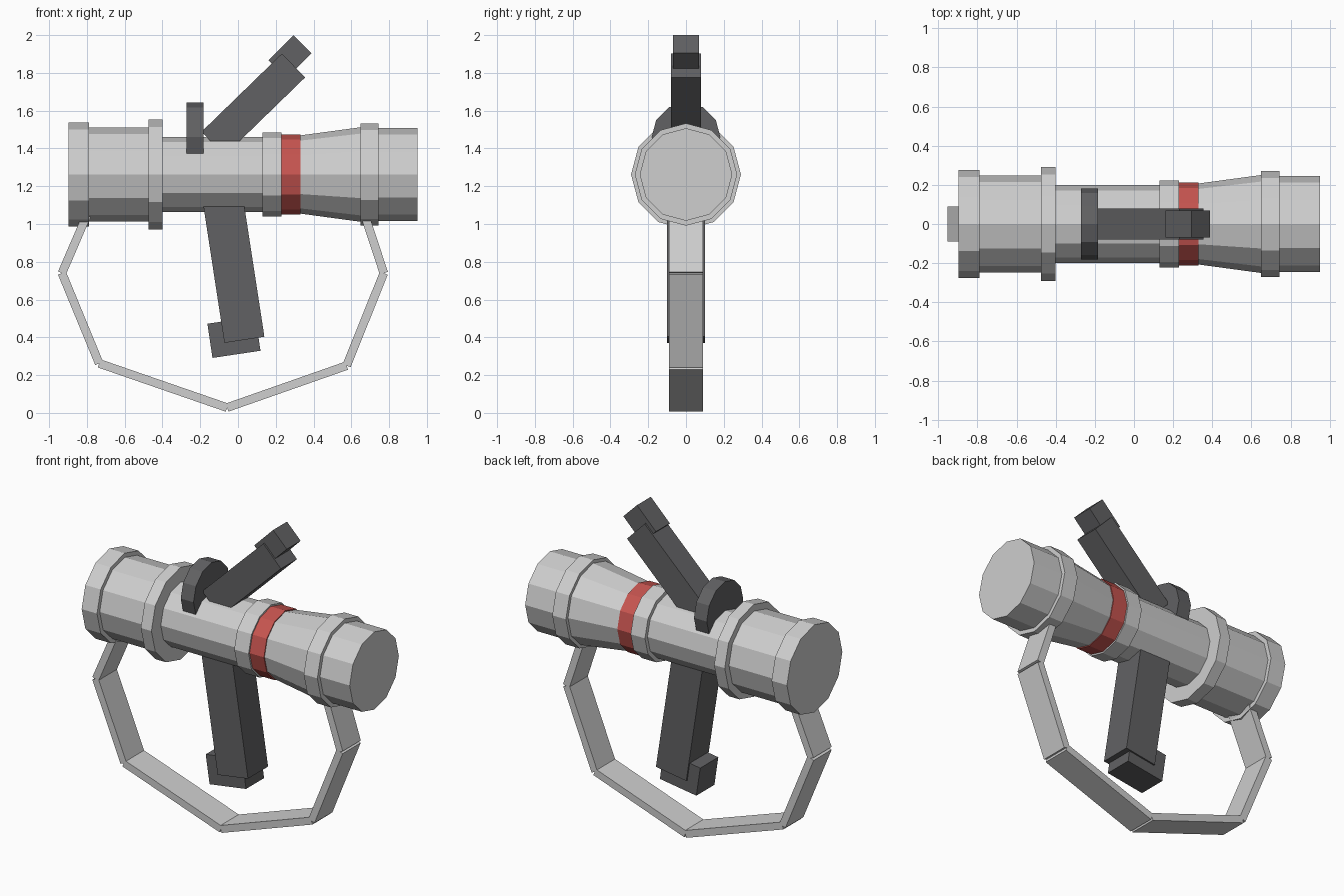
import bpy
import math
from mathutils import Vector

cube = bpy.data.objects.get("Cube")
if cube:
    bpy.data.objects.remove(cube, do_unlink=True)


def material(name, rgb):
    mat = bpy.data.materials.new(name)
    mat.use_nodes = True
    mat.diffuse_color = (*rgb, 1)
    mat.node_tree.nodes["Principled BSDF"].inputs["Base Color"].default_value = (*rgb, 1)
    return mat


GREY = material("light grey", (0.62, 0.62, 0.62))
DARK = material("dark grey", (0.12, 0.12, 0.125))
RED = material("red", (0.57, 0.09, 0.08))
AXIS_Z = 1.262


def finish(name, mat):
    obj = bpy.context.object
    obj.name = obj.data.name = name
    obj.data.materials.append(mat)
    return obj


def drum(name, x0, x1, r0, r1, mat, z=AXIS_Z):
    """Twelve-sided section lying along x."""
    bpy.ops.mesh.primitive_cone_add(
        vertices=12, radius1=r0, radius2=r1, depth=x1 - x0,
        location=((x0 + x1) / 2, 0, z), rotation=(0, math.pi / 2, 0))
    return finish(name, mat)


def bar(name, start, end, thickness, half_width, mat):
    """Box running between two points of the xz plane."""
    a, b = Vector((start[0], 0, start[1])), Vector((end[0], 0, end[1]))
    d = b - a
    bpy.ops.mesh.primitive_cube_add(size=1, location=(a + b) / 2,
                                    rotation=(0, math.atan2(d.x, d.z), 0))
    obj = finish(name, mat)
    obj.scale = (thickness, half_width * 2, d.length)
    return obj


# Launch tube, from the rear to the muzzle
drum("rear_ring", -0.897, -0.79, 0.276, 0.276, GREY)
drum("rear_tube", -0.79, -0.474, 0.249, 0.249, GREY)
drum("rear_collar", -0.474, -0.4, 0.291, 0.291, GREY)
drum("middle_tube", -0.4, 0.13, 0.198, 0.198, GREY)
drum("middle_collar", 0.13, 0.23, 0.223, 0.223, GREY)
drum("red_band", 0.23, 0.33, 0.213, 0.213, RED)
drum("flared_tube", 0.33, 0.648, 0.207, 0.25, GREY)
drum("front_ring", 0.648, 0.743, 0.271, 0.271, GREY)
drum("muzzle", 0.743, 0.95, 0.245, 0.245, GREY)

# Sight on top
drum("sight_disc", -0.272, -0.183, 0.182, 0.182, DARK, z=1.46)
bar("sight_arm", (-0.132, 1.425), (0.294, 1.839), 0.176, 0.08, DARK)
bar("sight_eyepiece", (0.209, 1.82), (0.341, 1.952), 0.135, 0.069, DARK)

# Grip below
bar("grip", (0.034, 0.387), (-0.094, 1.22), 0.214, 0.1, DARK)
bar("grip_foot", (-0.008, 0.31), (-0.035, 0.491), 0.257, 0.09, DARK)

# Hanging carry strap made of straight links
path = [(-0.79, 1.07), (-0.932, 0.74), (-0.735, 0.262), (-0.058, 0.028),
        (0.575, 0.25), (0.772, 0.74), (0.66, 1.08)]
for i, (p, q) in enumerate(zip(path, path[1:])):
    bar(f"strap_link_{i + 1}", p, q, 0.045, 0.09, GREY)
